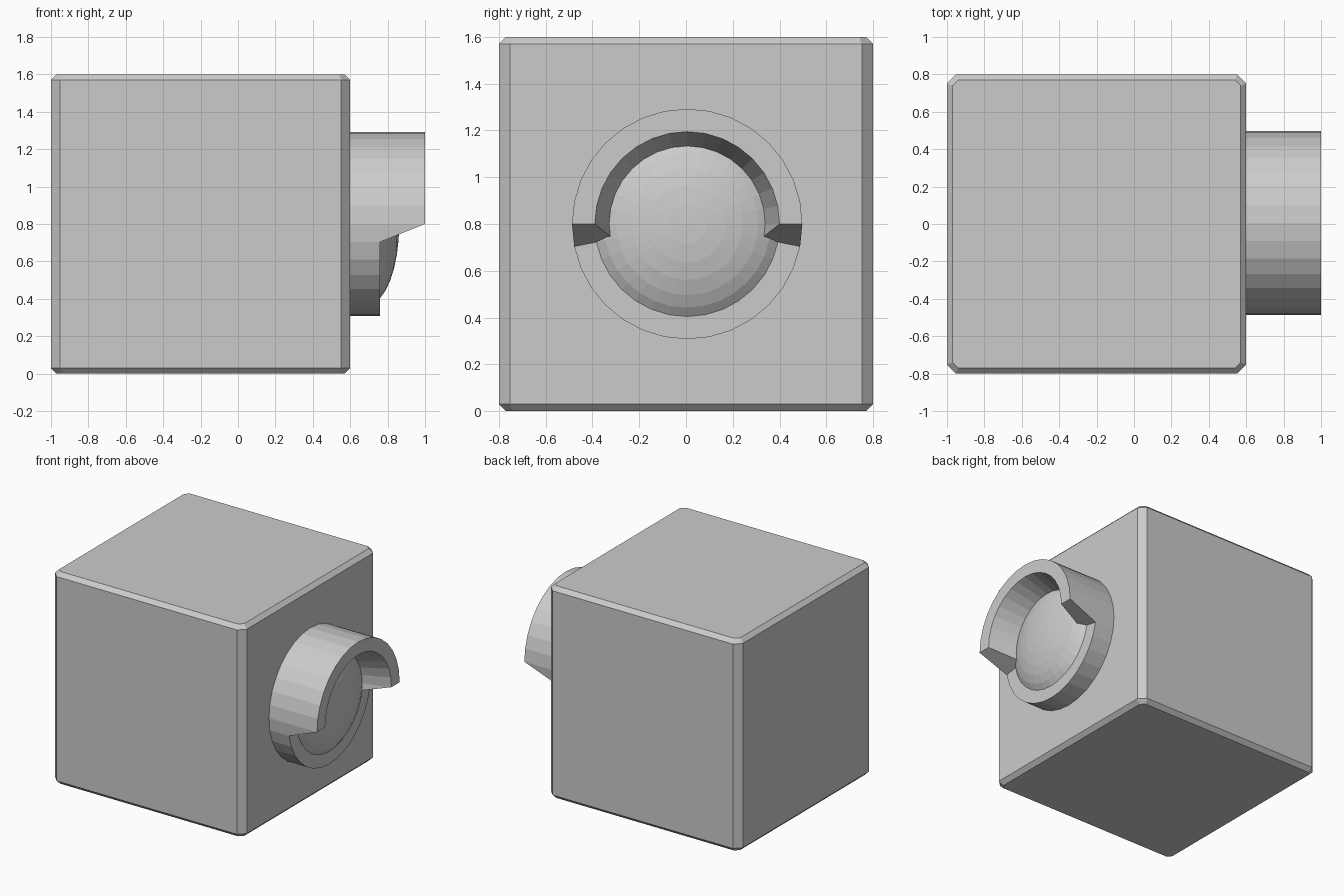
import bpy, bmesh
from math import sin, cos, pi

if "Cube" in bpy.data.objects:
    bpy.data.objects.remove(bpy.data.objects["Cube"])

N = 32
CY, CZ = 0.005, 0.8   # axis of the lamp


def loft(name, rings, closed=False):
    """Skin a list of equal-length vertex rings; cap the ends or join them up."""
    bm = bmesh.new()
    loops = [[bm.verts.new(p) for p in ring] for ring in rings]
    n = len(loops[0])
    pairs = list(zip(loops, loops[1:]))
    if closed:
        pairs.append((loops[-1], loops[0]))
    for a, b in pairs:
        for i in range(n):
            j = (i + 1) % n
            bm.faces.new((a[i], a[j], b[j], b[i]))
    if not closed:
        bm.faces.new(loops[0])
        bm.faces.new(loops[-1])
    bmesh.ops.recalc_face_normals(bm, faces=bm.faces)
    mesh = bpy.data.meshes.new(name)
    bm.to_mesh(mesh)
    bm.free()
    obj = bpy.data.objects.new(name, mesh)
    bpy.context.collection.objects.link(obj)
    return obj


def octagon(h, c, z):
    """Square of half-size h with corners cut by c, centred on the housing."""
    k = h - c
    pts = [(h, -k), (h, k), (k, h), (-k, h), (-h, k), (-h, -k), (-k, -h), (k, -h)]
    return [(x - 0.2, y, z) for x, y in pts]


def circle(radius, depth):
    """Ring about the x axis; radius and depth may depend on the vertex."""
    ring = []
    for i in range(N):
        a = 2 * pi * i / N
        r = radius(i) if callable(radius) else radius
        x = depth(i) if callable(depth) else depth
        ring.append((x, CY + r * cos(a), CZ + r * sin(a)))
    return ring


# Housing: block with chamfered edges
loft("housing", [octagon(0.77, 0.03, 0), octagon(0.8, 0.048, 0.03),
                 octagon(0.8, 0.048, 1.57), octagon(0.77, 0.03, 1.6)])


# Visor: tube with long upper half, short lower half and a tapered bore
def front(i):
    return 1.0 if i <= N // 2 else 0.76


def bore(i):
    return 0.395 if i <= N // 2 else 0.322


loft("visor", [circle(0.4925, 0.59), circle(0.4925, front),
               circle(bore, front), circle(0.27, 0.59)], closed=True)

# Lens: shallow dome inside the visor
dome = []
for k in range(7, 0, -1):
    t = k * pi / 16
    dome.append(circle(0.43 * sin(t), 0.695 + 0.167 * cos(t)))
lens_rings = [circle(0.43, 0.65)] + dome + [circle(0.001, 0.862)]
loft("lens", lens_rings)
